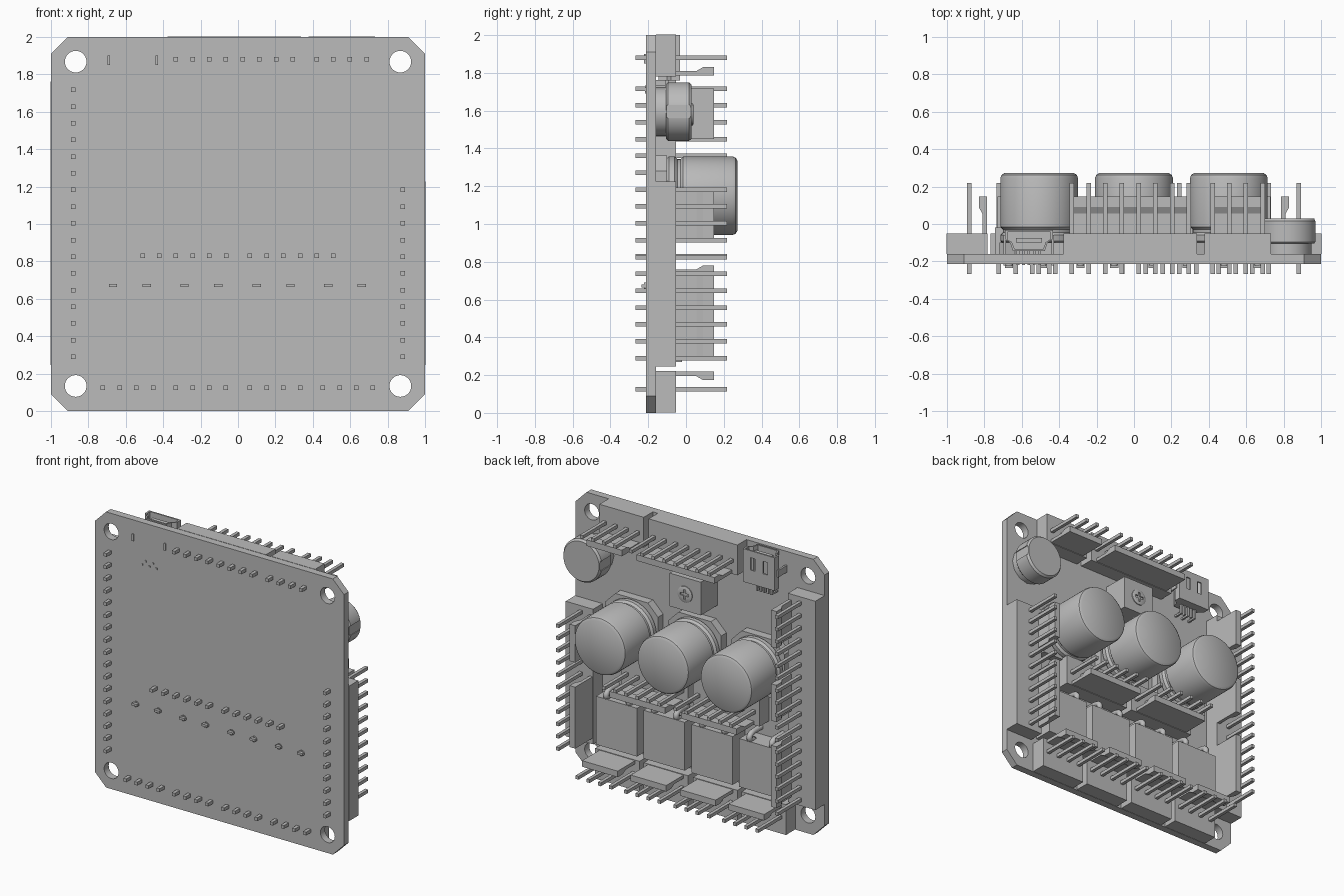
import bpy, bmesh, math
from mathutils import Vector, Matrix

cube = bpy.data.objects.get("Cube")
if cube:
    bpy.data.objects.remove(cube, do_unlink=True)

grey = bpy.data.materials.new("plain grey")
grey.use_nodes = True
COLOR = (0.5, 0.5, 0.5, 1)
grey.diffuse_color = COLOR
grey.node_tree.nodes["Principled BSDF"].inputs["Base Color"].default_value = COLOR

FRONT, BACK, TOP = -0.213, -0.16, -0.052   # board faces and top of header bases


def finish(name, bm, smooth=False):
    bmesh.ops.recalc_face_normals(bm, faces=bm.faces)
    mesh = bpy.data.meshes.new(name)
    bm.to_mesh(mesh)
    bm.free()
    mesh.materials.append(grey)
    ob = bpy.data.objects.new(name, mesh)
    bpy.context.collection.objects.link(ob)
    bpy.ops.object.select_all(action='DESELECT')
    ob.select_set(True)
    bpy.context.view_layer.objects.active = ob
    if smooth:
        bpy.ops.object.shade_smooth_by_angle(angle=math.radians(35))
    return ob


def add_box(bm, x0, x1, y0, y1, z0, z1):
    mat = Matrix.Translation(((x0 + x1) / 2, (y0 + y1) / 2, (z0 + z1) / 2))
    mat = mat @ Matrix.Diagonal((abs(x1 - x0), abs(y1 - y0), abs(z1 - z0), 1))
    bmesh.ops.create_cube(bm, size=1, matrix=mat)


def box(name, *bounds):
    bm = bmesh.new()
    add_box(bm, *bounds)
    return finish(name, bm)


def add_prism(bm, points, sweep):
    face = bm.faces.new([bm.verts.new(p) for p in points])
    out = bmesh.ops.extrude_face_region(bm, geom=[face])
    verts = [g for g in out["geom"] if isinstance(g, bmesh.types.BMVert)]
    bmesh.ops.translate(bm, verts=verts, vec=sweep)


def lathe(name, profile, cx, cz, seg=48):
    # rings of (radius, y) turned about an axis along y
    bm = bmesh.new()
    rings = []
    for r, y in profile:
        rings.append([bm.verts.new((cx + r * math.cos(a), y, cz + r * math.sin(a)))
                      for a in (2 * math.pi * i / seg for i in range(seg))])
    for a, b in zip(rings, rings[1:]):
        for i in range(seg):
            j = (i + 1) % seg
            bm.faces.new((a[i], a[j], b[j], b[i]))
    bm.faces.new(rings[0])
    bm.faces.new(rings[-1])
    return finish(name, bm, True)


def cut(ob, cutter):
    mod = ob.modifiers.new("cut", 'BOOLEAN')
    mod.object = cutter
    mod.operation = 'DIFFERENCE'
    mod.solver = 'EXACT'
    bpy.context.view_layer.objects.active = ob
    bpy.ops.object.modifier_apply(modifier=mod.name)
    bpy.data.objects.remove(cutter, do_unlink=True)


# circuit board with clipped corners and mounting holes
bm = bmesh.new()
c = 0.91
outline = [(-c, 0), (c, 0), (1, 1 - c), (1, 1 + c), (c, 2), (-c, 2), (-1, 1 + c), (-1, 1 - c)]
add_prism(bm, [(x, FRONT, z) for x, z in outline], (0, BACK - FRONT, 0))
board = finish("circuit_board", bm)
for x in (-0.868, 0.868):
    for z in (0.134, 1.868):
        cut(board, lathe("hole_cutter", [(0.058, -0.4), (0.058, 0.2)], x, z, 32))
bpy.ops.object.select_all(action='DESELECT')
board.select_set(True)
bpy.context.view_layer.objects.active = board
bpy.ops.object.shade_smooth_by_angle(angle=math.radians(30))


# pin headers: u runs along the row, v points from the pins to the lock tab
PITCH = 0.0892


def header(name, start, count, line, along, side, tabs):
    def place(u, v, y):
        w = line + side * v
        return (u, y, w) if along == 'x' else (w, y, u)

    def block(bm, u0, u1, v0, v1, y0, y1):
        a, b = place(u0, v0, y0), place(u1, v1, y1)
        add_box(bm, a[0], b[0], a[1], b[1], a[2], b[2])

    end = start + PITCH * (count - 1)
    bm = bmesh.new()
    block(bm, start - 0.044, end + 0.044, -0.122, 0.098, BACK, TOP)
    finish(name + "_base", bm)
    bm = bmesh.new()
    for i in range(count):
        u = start + PITCH * i
        block(bm, u - 0.012, u + 0.012, -0.012, 0.012, -0.267, 0.218)
    finish(name + "_pins", bm)
    # lock tab with a thicker lip
    shape = [(0.094, TOP), (0.094, 0.148), (0.05, 0.148), (0.05, 0.09), (0.07, 0.055), (0.07, TOP)]
    bm = bmesh.new()
    for first, last in tabs:
        u0, u1 = start + PITCH * first, start + PITCH * last
        lo = [Vector(place(u0, v, y)) for v, y in shape]
        add_prism(bm, lo, Vector(place(u1, 0, 0)) - Vector(place(u0, 0, 0)))
    finish(name + "_lock_tabs", bm)


for i, x in enumerate((-0.722, -0.332, 0.064, 0.454)):
    header(f"bottom_header_{i + 1}", x, 4, 0.124, 'x', 1, [(-0.1, 3.1)])
header("top_header_long", -0.332, 8, 1.88, 'x', -1, [(0, 7)])
header("top_header_short", 0.42, 4, 1.88, 'x', -1, [(-0.1, 3.1)])
for i, x in enumerate((-0.51, 0.064)):
    header(f"middle_header_{i + 1}", x, 6, 0.83, 'x', -1, [(0, 5)])
header("right_side_header", 0.29, 17, -0.88, 'z', 1, [(0, 5), (7, 10), (13, 16)])
header("left_side_header", 0.29, 11, 0.88, 'z', -1, [(0, 5), (7, 10)])

# three can capacitors on square bases
for i, x in enumerate((-0.507, 0, 0.507)):
    bm = bmesh.new()
    h, k = 0.212, 0.13
    pts = [(-h, -h), (h, -h), (h, k), (k, h), (-k, h), (-h, k)]
    add_prism(bm, [(x + a, BACK, 1.15 + b) for a, b in pts], (0, 0.06, 0))
    finish(f"capacitor_base_{i + 1}", bm)
    R = 0.208
    lathe(f"capacitor_can_{i + 1}",
          [(R - 0.01, -0.1), (R, -0.09), (R, -0.06), (R - 0.015, -0.045), (R - 0.015, -0.03),
           (R, -0.015), (R, 0.245), (R - 0.006, 0.262), (R - 0.022, 0.272)], x, 1.15, 64)

# power transistors with bent leads
for i, x in enumerate((-0.578, -0.196, 0.19, 0.572)):
    bm = bmesh.new()
    add_box(bm, x - 0.165, x + 0.165, BACK, -0.02, 0.27, 0.62)
    finish(f"transistor_body_{i + 1}", bm)
    for s in (-1, 1):
        curve = bpy.data.curves.new("lead", 'CURVE')
        curve.dimensions = '3D'
        curve.bevel_depth = 0.02
        curve.bevel_resolution = 3
        spline = curve.splines.new('POLY')
        steps = [math.pi * k / 8 for k in range(9)]
        path = [(-0.222, 0.672)] + [(-0.08 + 0.05 * math.sin(a), 0.642 + 0.03 * math.cos(a)) for a in steps]
        path.append((-0.08, 0.6))
        spline.points.add(len(path) - 1)
        for p, (y, z) in zip(spline.points, path):
            p.co = (x + s * 0.09, y, z, 1)
        curve.materials.append(grey)
        lead = bpy.data.objects.new(f"transistor_lead_{i + 1}_{'a' if s < 0 else 'b'}", curve)
        bpy.context.collection.objects.link(lead)
        box("lead_tip", x + s * 0.09 - 0.022, x + s * 0.09 + 0.022, -0.235, FRONT, 0.664, 0.68)

# round inductor on a narrower foot
lathe("inductor_foot", [(0.13, BACK), (0.13, -0.1)], 0.82, 1.595, 12)
inductor = lathe("inductor_body", [(0.145, -0.105), (0.155, -0.095), (0.155, 0.015), (0.143, 0.03)], 0.82, 1.595)
for s in (-1, 1):
    cut(inductor, box("notch_cutter", 0.82 + s * 0.145, 0.82 + s * 0.2, -0.3, 0.3, 1.56, 1.63))

# trimmer block with a cross-slot dial
trimmer = box("trimmer_body", -0.14, 0.11, BACK, 0.03, 1.46, 1.70)
dial = lathe("trimmer_dial", [(0.058, 0.02), (0.058, 0.036), (0.05, 0.04)], -0.015, 1.58, 32)
for w, h in ((0.035, 0.009), (0.009, 0.035)):
    cut(dial, box("slot_cutter", -0.015 - w, -0.015 + w, 0.03, 0.1, 1.58 - h, 1.58 + h))

# small data socket: tapered hollow shell, tongue, feet
def shell(name, shrink, z0, z1):
    bm = bmesh.new()
    half = [(0.085, -0.145), (0.1, -0.1), (0.128, -0.08), (0.128, -0.032)]
    pts = half + [(-x, y) for x, y in reversed(half)]
    add_prism(bm, [(-0.562 + x * (1 - shrink), -0.088 + (y + 0.088) * (1 - 2 * shrink), z0)
                   for x, y in pts], (0, 0, z1 - z0))
    return finish(name, bm)


socket = shell("data_socket_shell", 0, 1.76, 2.0)
cut(socket, shell("socket_cutter", 0.1, 1.8, 2.1))
for s in (-1, 1):
    cut(socket, box("spring_cutter", -0.562 + s * 0.05 - 0.018, -0.562 + s * 0.05 + 0.018,
                    -0.06, 0, 1.86, 1.95))
box("data_socket_tongue", -0.632, -0.492, -0.1, -0.075, 1.79, 1.98)
bm = bmesh.new()
for x in (-0.692, -0.434):
    add_box(bm, x - 0.007, x + 0.007, -0.222, -0.06, 1.85, 1.9)
for i in range(5):
    x = -0.62 + i * 0.029
    add_box(bm, x - 0.007, x + 0.007, -0.218, -0.09, 1.69 + 0.03 * (i % 2), 1.703 + 0.03 * (i % 2))
    add_box(bm, x - 0.007, x + 0.007, -0.11, -0.09, 1.69, 1.77)
finish("data_socket_feet", bm)
